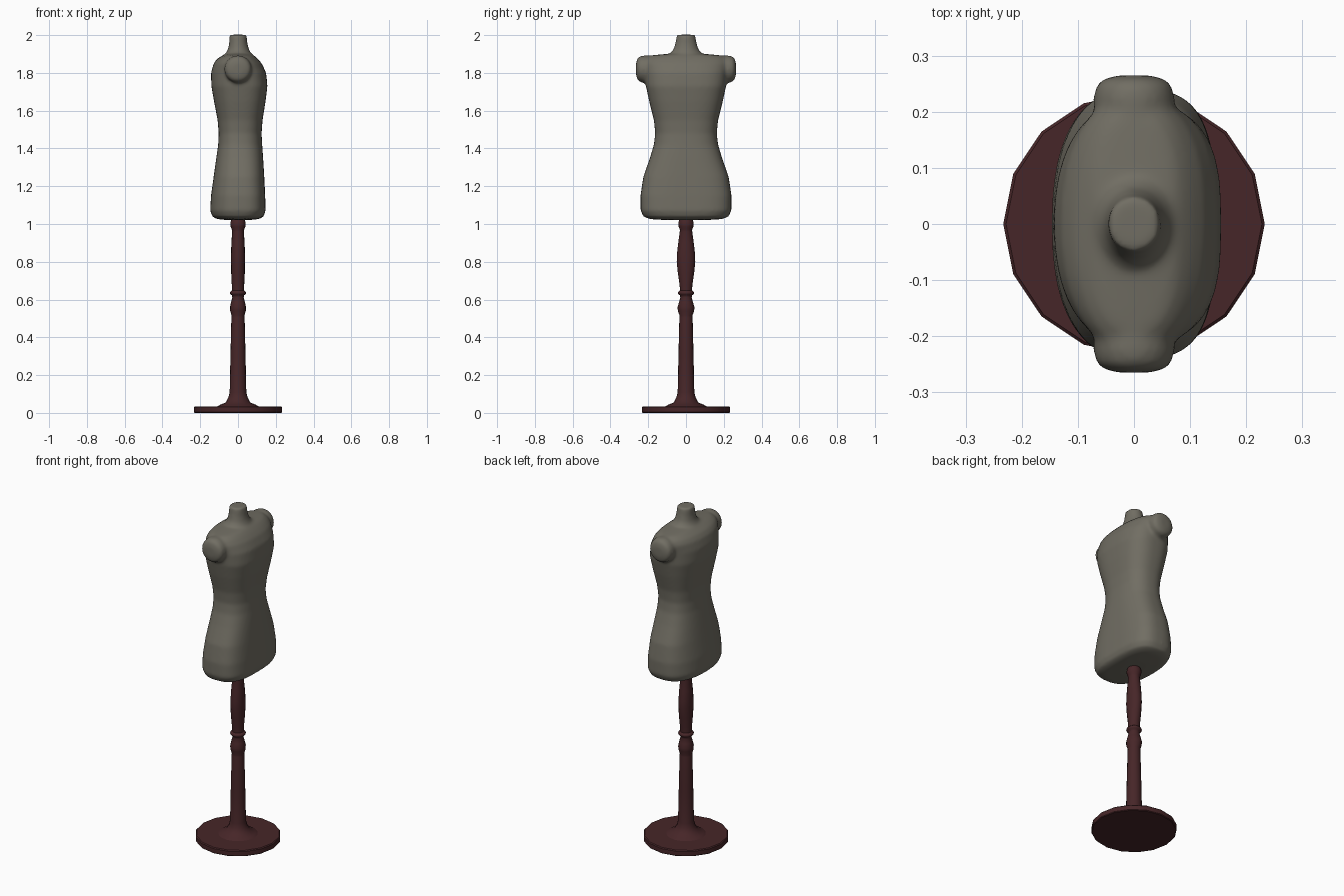
import bpy, bmesh, math


def material(name, rgb):
    m = bpy.data.materials.new(name)
    m.diffuse_color = (*rgb, 1)
    return m


linen = material("grey linen", (0.165, 0.155, 0.125))
wood = material("dark red wood", (0.062, 0.019, 0.021))


def spow(v, p):
    return math.copysign(abs(v) ** p, v)


def ring(z, back, front, half, n_back, n_front, sides):
    """Horizontal super-ellipse, separate depth behind and in front (+x)."""
    pts = []
    for i in range(sides):
        a = 2 * math.pi * i / sides
        c, s = math.cos(a), math.sin(a)
        r, n = (front, n_front) if c > 0 else (back, n_back)
        pts.append((r * spow(c, 2 / n), half * spow(s, 2 / n), z))
    return pts


def loft(bm, rings):
    loops = [[bm.verts.new(p) for p in r] for r in rings]
    for a, b in zip(loops, loops[1:]):
        for i in range(len(a)):
            j = (i + 1) % len(a)
            bm.faces.new((a[i], a[j], b[j], b[i]))
    bm.faces.new(loops[0][::-1])
    bm.faces.new(loops[-1])


def finish(bm, name, mat, angle):
    bmesh.ops.recalc_face_normals(bm, faces=bm.faces[:])
    me = bpy.data.meshes.new(name)
    bm.to_mesh(me)
    bm.free()
    me.materials.append(mat)
    me.shade_smooth()
    me.set_sharp_from_angle(angle=math.radians(angle))
    ob = bpy.data.objects.new(name, me)
    bpy.context.collection.objects.link(ob)
    return ob


# Torso: z, back depth, front depth, half width, back and front exponents
torso = [
    (1.020, .05, .05, .09, 2.3, 2.6), (1.026, .11, .11, .19, 2.3, 2.8),
    (1.038, .135, .135, .224, 2.4, 3.0), (1.07, .147, .146, .240, 2.4, 3.2),
    (1.15, .143, .144, .241, 2.4, 3.2), (1.25, .129, .139, .226, 2.4, 3.0),
    (1.35, .115, .133, .191, 2.4, 2.8), (1.42, .105, .128, .170, 2.4, 2.6),
    (1.48, .102, .125, .163, 2.4, 2.6), (1.55, .108, .130, .170, 2.4, 2.7),
    (1.65, .127, .146, .195, 2.4, 2.8), (1.73, .141, .156, .212, 2.4, 2.9),
    (1.80, .143, .149, .220, 2.2, 2.7), (1.85, .129, .126, .230, 2.2, 2.4),
    (1.875, .110, .104, .222, 2.2, 2.3), (1.892, .082, .085, .195, 2.2, 2.2),
    (1.902, .066, .070, .085, 2, 2), (1.925, .053, .058, .066, 2, 2),
    (1.955, .047, .050, .057, 2, 2), (2.002, .046, .046, .048, 2, 2)]
bm = bmesh.new()
loft(bm, [ring(*t, 48) for t in torso])
# Rounded arm stubs, lofted outward along y
stub = [(.12, .05), (.18, .070), (.225, .073), (.248, .067), (.260, .052), (.265, .025)]
for side in (1, -1):
    loft(bm, [[(r * math.cos(k * math.pi / 12), side * y,
                1.82 + r * math.sin(k * math.pi / 12)) for k in range(24)]
              for y, r in stub])
body = finish(bm, "torso", linen, 180)
# Merge stubs and torso into one soft skin
rm = body.modifiers.new("merge", 'REMESH')
rm.mode = 'VOXEL'
rm.voxel_size = 0.008
rm.use_smooth_shade = True
sm = body.modifiers.new("soften", 'SMOOTH')
sm.factor = 0.5
sm.iterations = 10

# Turned stand: z, x radius, y radius
pole = [
    (.034, .11, .11), (.043, .095, .095), (.055, .065, .065), (.085, .05, .05),
    (.11, .044, .044), (.30, .040, .040), (.505, .035, .035),
    (.515, .034, .034), (.54, .041, .043), (.56, .042, .045), (.585, .037, .037),
    (.612, .030, .030), (.622, .032, .032), (.628, .040, .040), (.635, .043, .043),
    (.642, .040, .040), (.648, .032, .032), (.68, .033, .034), (.74, .036, .043),
    (.80, .037, .049), (.84, .037, .048), (.90, .035, .041), (.96, .031, .033),
    (.972, .033, .033), (.985, .039, .039), (1.0, .041, .041),
    (1.015, .038, .038), (1.04, .028, .028)]
bm = bmesh.new()
loft(bm, [ring(z, a, a, b, 2, 2, 16) for z, a, b in pole])
finish(bm, "turned_pole", wood, 50)

# Round foot plate
foot = [(0, .229), (.004, .233), (.03, .233), (.035, .228)]
bm = bmesh.new()
loft(bm, [ring(z, r, r, r, 2, 2, 16) for z, r in foot])
finish(bm, "foot_plate", wood, 40)
